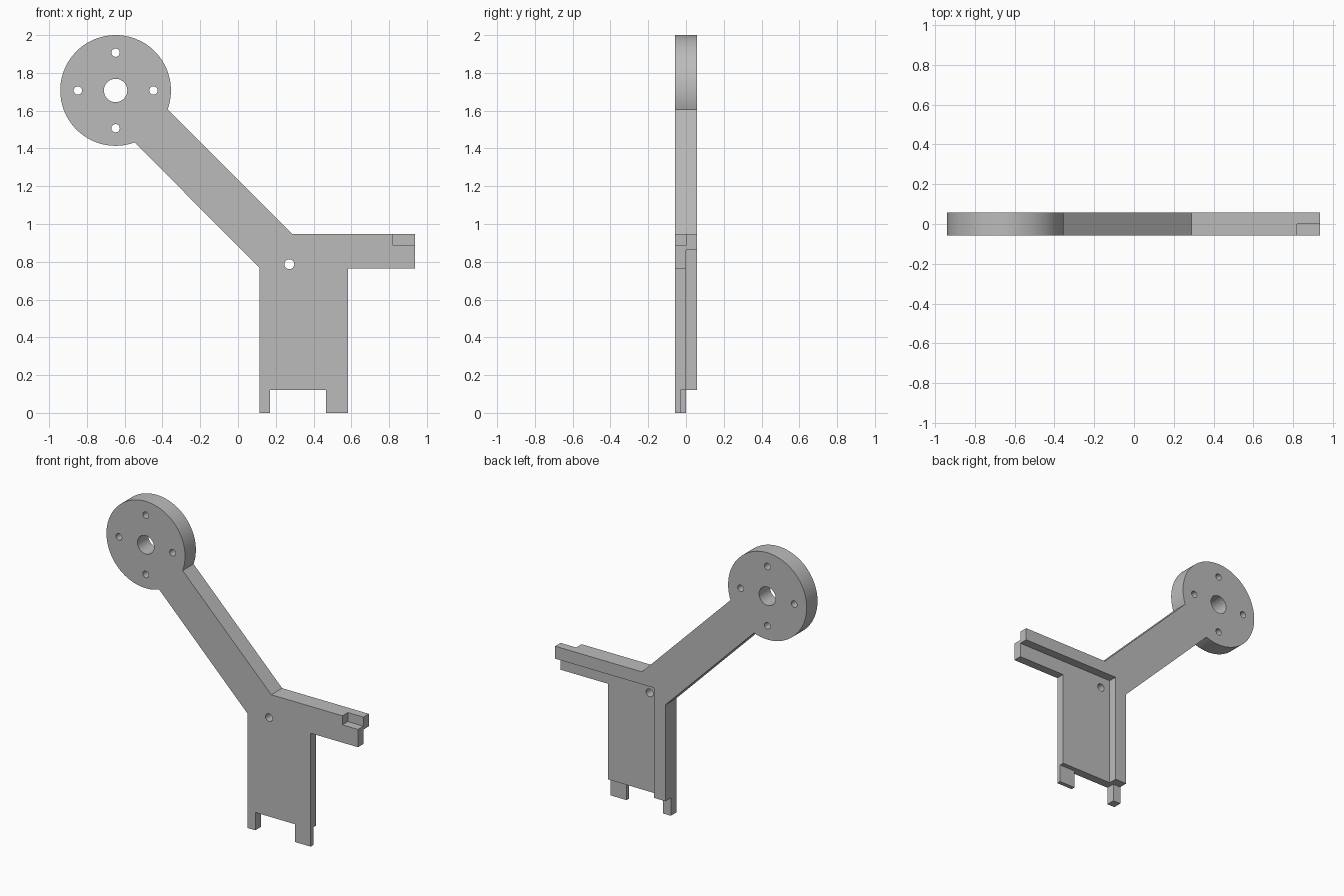
import bpy
import bmesh
from math import sin, cos, radians
from mathutils import Vector

cube = bpy.data.objects.get("Cube")
if cube:
    bpy.data.objects.remove(cube, do_unlink=True)

HALF = 0.058                      # half the plate thickness
HUB = (-0.648, 1.707)             # hub disc centre (x, z)
HUB_R = 0.293

grey = bpy.data.materials.new("plain_grey")
grey.use_nodes = True
grey.diffuse_color = (0.5, 0.5, 0.5, 1)
grey.node_tree.nodes["Principled BSDF"].inputs["Base Color"].default_value = (0.5, 0.5, 0.5, 1)


def prism(name, outline, y0, y1):
    """Extrude an (x, z) outline from y0 to y1."""
    bm = bmesh.new()
    face = bm.faces.new([bm.verts.new((x, y0, z)) for x, z in outline])
    ext = bmesh.ops.extrude_face_region(bm, geom=[face])
    moved = [v for v in ext["geom"] if isinstance(v, bmesh.types.BMVert)]
    bmesh.ops.translate(bm, verts=moved, vec=Vector((0, y1 - y0, 0)))
    bmesh.ops.recalc_face_normals(bm, faces=bm.faces)
    mesh = bpy.data.meshes.new(name)
    bm.to_mesh(mesh)
    bm.free()
    obj = bpy.data.objects.new(name, mesh)
    bpy.context.collection.objects.link(obj)
    obj.data.materials.append(grey)
    return obj


def arc(centre, radius, start, end, steps):
    angles = [radians(start + (end - start) * i / steps) for i in range(steps + 1)]
    return [(centre[0] + radius * cos(a), centre[1] + radius * sin(a)) for a in angles]


def box(x0, x1, z0, z1):
    return [(x0, z0), (x1, z0), (x1, z1), (x0, z1)]


def cut(target, outline, y0, y1):
    cutter = prism("cutter", outline, y0, y1)
    cutter.hide_render = True
    mod = target.modifiers.new("cut", "BOOLEAN")
    mod.operation = "DIFFERENCE"
    mod.solver = "EXACT"
    mod.object = cutter
    bpy.context.view_layer.objects.active = target
    bpy.ops.object.modifier_apply(modifier=mod.name)
    bpy.data.objects.remove(cutter, do_unlink=True)


# Full-depth bracket: two legs, body, side arm, diagonal arm and hub disc
outline = [(0.113, 0), (0.17, 0), (0.17, 0.12), (0.465, 0.12), (0.465, 0), (0.583, 0),
           (0.583, 0.765), (0.936, 0.765), (0.936, 0.946), (0.289, 0.946)]
outline += arc(HUB, HUB_R, -20, 290, 96)
outline += [(0.113, 0.77)]
bracket = prism("bracket", outline, -HALF, HALF)

# Rear pocket leaving a rib on one side and a strip along the side arm
cut(bracket, box(0.2, 1.2, -0.2, 0.862), 0, 0.2)
# Legs are thinner than the body, the outer one thinnest
cut(bracket, box(0, 0.3, -0.2, 0.12), 0, 0.2)
cut(bracket, box(0.4, 0.8, -0.2, 0.12), -0.03, 0.2)
# Notch in the front top corner of the side arm
cut(bracket, box(0.82, 1.2, 0.885, 1.2), -0.2, 0)

# Hub bore, four bolt holes and the body pin hole
holes = [(HUB, 0.062), ((0.272, 0.787), 0.026)]
holes += [((HUB[0] + 0.2 * dx, HUB[1] + 0.2 * dz), 0.022)
          for dx, dz in ((1, 0), (-1, 0), (0, 1), (0, -1))]
for centre, radius in holes:
    cut(bracket, arc(centre, radius, 0, 360, 32)[:-1], -0.2, 0.2)

bpy.ops.object.select_all(action="DESELECT")
bracket.select_set(True)
bpy.context.view_layer.objects.active = bracket
bpy.ops.object.shade_smooth_by_angle(angle=radians(30))
